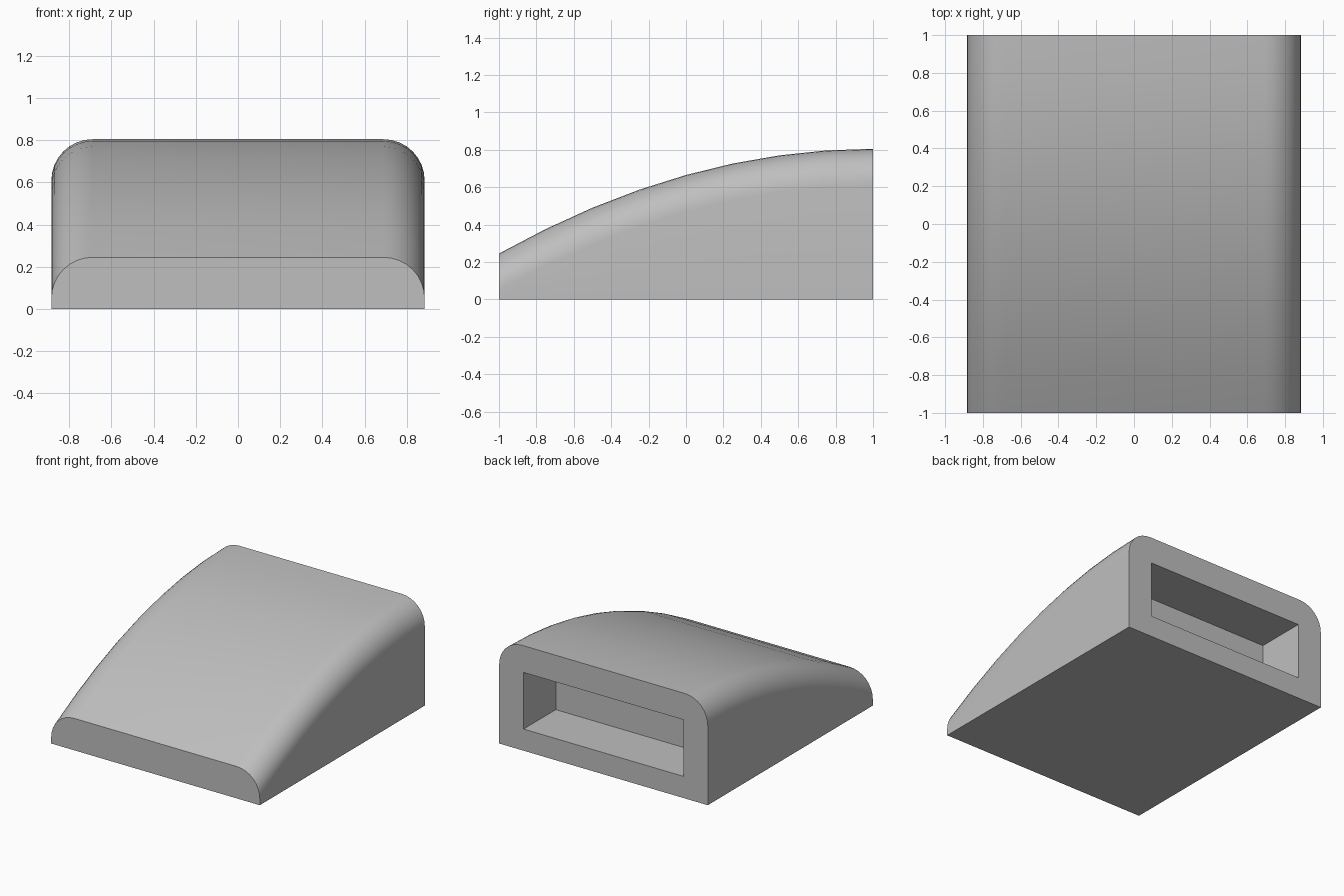
import bpy, bmesh, math

cube = bpy.data.objects.get("Cube")
if cube:
    bpy.data.objects.remove(cube, do_unlink=True)

HALF_W, RADIUS = 0.885, 0.195
FRONT_H, BACK_H = 0.245, 0.805
STATIONS, ARC_STEPS = 8, 8


def make_material(name, color):
    mat = bpy.data.materials.new(name)
    mat.use_nodes = True
    mat.diffuse_color = color
    mat.node_tree.nodes["Principled BSDF"].inputs["Base Color"].default_value = color
    return mat


def top_height(y):
    """Parabolic slope that levels out at the back."""
    return BACK_H - (BACK_H - FRONT_H) * ((1 - y) / 2) ** 2


def cross_section(y):
    """Flat-bottomed section with two rounded upper corners, from right to left."""
    z = top_height(y)
    arc = [(HALF_W - RADIUS + RADIUS * math.cos(a), z - RADIUS + RADIUS * math.sin(a))
           for a in (math.pi / 2 * i / ARC_STEPS for i in range(ARC_STEPS + 1))]
    half = [(HALF_W, 0)] + arc
    return [(x, y, h) for x, h in half] + [(-x, y, h) for x, h in reversed(half)]


bm = bmesh.new()

# Curved shell lofted from front to back
rings = [[bm.verts.new(p) for p in cross_section(-1 + 2 * i / STATIONS)]
         for i in range(STATIONS + 1)]
for a, b in zip(rings, rings[1:]):
    for i in range(len(a) - 1):
        bm.faces.new((a[i], b[i], b[i + 1], a[i + 1]))

# Front wall and underside
bm.faces.new(rings[0])
bm.faces.new([r[0] for r in rings] + [r[-1] for r in reversed(rings)])

# Rectangular recess in the back wall
corners = [(0.678, 0.166), (0.678, 0.6), (-0.678, 0.6), (-0.678, 0.166)]
rim = [bm.verts.new((x, 1, z)) for x, z in corners]
floor = [bm.verts.new((x, 0.61, z)) for x, z in corners]
back = rings[-1]
bm.faces.new(back + rim[::-1])
bm.faces.new((back[0], rim[0], rim[3], back[-1]))
for i in range(4):
    j = (i + 1) % 4
    bm.faces.new((rim[i], rim[j], floor[j], floor[i]))
bm.faces.new(floor)

bmesh.ops.recalc_face_normals(bm, faces=bm.faces[:])
mesh = bpy.data.meshes.new("curved_slope_block")
bm.to_mesh(mesh)
bm.free()

block = bpy.data.objects.new("curved_slope_block", mesh)
bpy.context.collection.objects.link(block)
mesh.materials.append(make_material("light_grey", (0.52, 0.52, 0.52, 1)))

# Smooth curved top with crisp outer edges
bpy.ops.object.select_all(action="DESELECT")
block.select_set(True)
bpy.context.view_layer.objects.active = block
bpy.ops.object.shade_smooth_by_angle(angle=math.radians(30))
